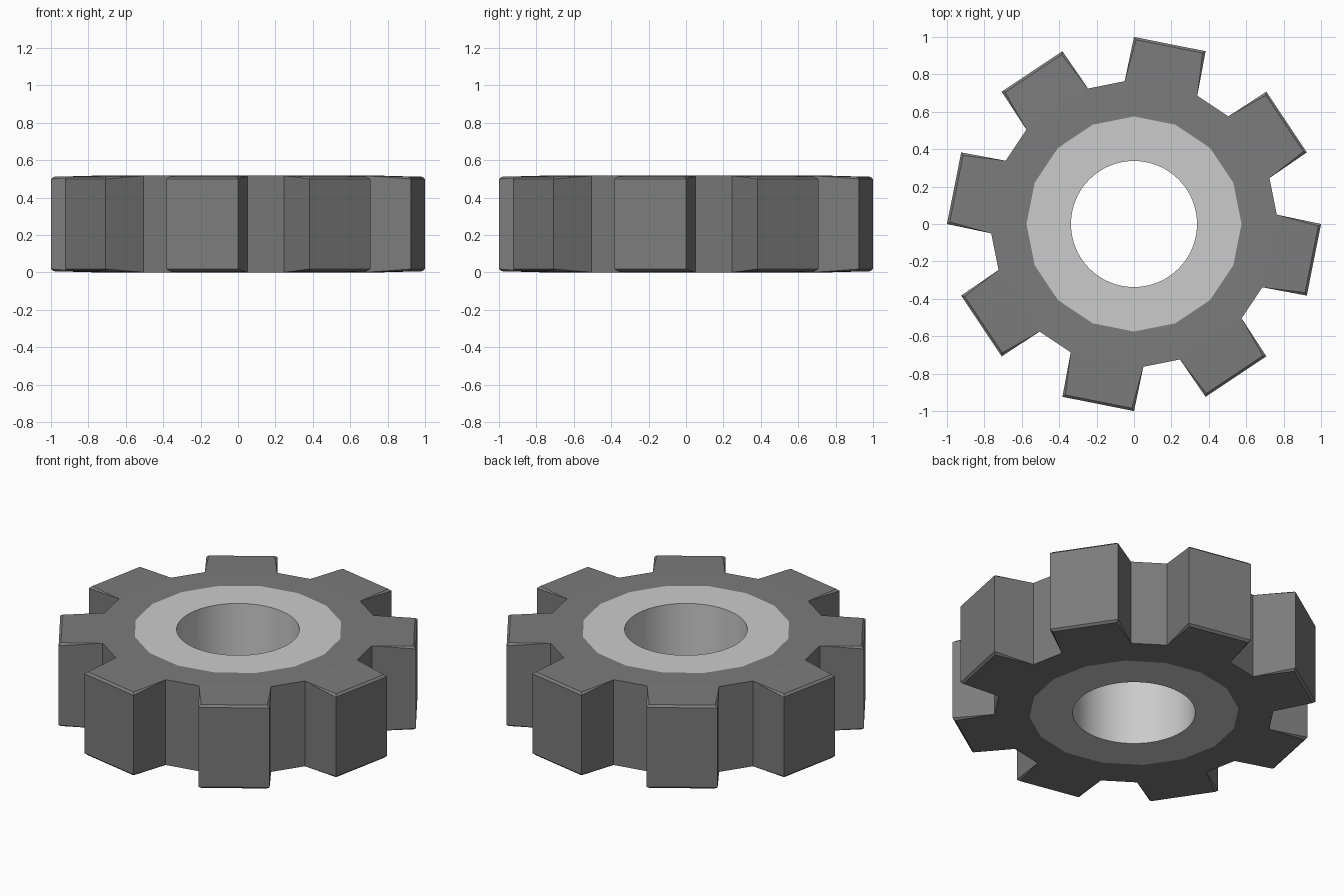
import bpy, bmesh
from math import sin, cos, radians

if "Cube" in bpy.data.objects:
    bpy.data.objects.remove(bpy.data.objects["Cube"])

H = 0.517            # full height
R_BORE, R_RING, R_ROOT, R_TIP = 0.337, 0.575, 0.765, 1.0
TEETH = 8


def polar(r, deg, z):
    return (r * cos(radians(deg)), r * sin(radians(deg)), z)


def finish(name, bm, color=None):
    bmesh.ops.remove_doubles(bm, verts=bm.verts, dist=1e-5)
    bmesh.ops.recalc_face_normals(bm, faces=bm.faces)
    me = bpy.data.meshes.new(name)
    bm.to_mesh(me)
    bm.free()
    ob = bpy.data.objects.new(name, me)
    bpy.context.collection.objects.link(ob)
    if color:
        mat = bpy.data.materials.new(name)
        mat.diffuse_color = color
        mat.use_nodes = True
        mat.node_tree.nodes["Principled BSDF"].inputs["Base Color"].default_value = mat.diffuse_color
        me.materials.append(mat)
    return ob


def face(bm, pts):
    bm.faces.new([bm.verts.new(p) for p in pts])


def flip(pts):
    # mirror a top face to the underside
    return [(x, y, H - z) for x, y, z in reversed(pts)]


# toothed rim: one tooth and one gap, repeated around the axis
bm = bmesh.new()
for k in range(TEETH):
    c = 78.75 + 45 * k
    ring = [polar(R_RING, c + a, H) for a in (-11.25, 11.25, 33.75)]
    root = [polar(R_ROOT, c + a, H) for a in (-15, 15, 30)]
    # tip edge with a small bevel that fades out towards the root
    tip = [polar(0.985, c + a, H - 0.006) for a in (-10.6, 10.6)]
    edge = [polar(R_TIP, c + a, H - 0.018) for a in (-11.25, 11.25)]
    for pts in ([ring[0], root[0], root[1], ring[1]],
                [ring[1], root[1], root[2], ring[2]],
                [root[0], tip[0], tip[1], root[1]],
                [tip[0], edge[0], edge[1], tip[1]],
                [root[0], edge[0], tip[0]],
                [root[1], tip[1], edge[1]]):
        face(bm, pts)
        face(bm, flip(pts))
    # upright walls: flank, tip, flank, gap floor
    for a, b in ((root[0], edge[0]), (edge[0], edge[1]),
                 (edge[1], root[1]), (root[1], root[2])):
        face(bm, [flip([a])[0], flip([b])[0], b, a])
finish("toothed_rim", bm, (0.2, 0.2, 0.2, 1))

# hub: flush sixteen-sided collar around a smooth round bore
bm = bmesh.new()
SUB = 4
for k in range(16):
    a0 = 22.5 * k
    arc = [polar(R_BORE, a0 + 22.5 * i / SUB, H) for i in range(SUB + 1)]
    top = [polar(R_RING, a0, H), polar(R_RING, a0 + 22.5, H)] + arc[::-1]
    face(bm, top)
    face(bm, flip(top))
    for a, b in zip(arc, arc[1:]):
        face(bm, [a, b, flip([b])[0], flip([a])[0]])
hub = finish("hub", bm)
# open shell: make sure the faces point out of the solid
bm = bmesh.new()
bm.from_mesh(hub.data)
for f in bm.faces:
    f.normal_update()
    m = f.calc_center_median()
    out = -(m.x * f.normal.x + m.y * f.normal.y)
    if abs(f.normal.z) > 0.5:
        out = f.normal.z * (m.z - H / 2)
    if out < 0:
        f.normal_flip()
bm.to_mesh(hub.data)
bm.free()
rim = bpy.data.objects["toothed_rim"]
bm = bmesh.new()
bm.from_mesh(rim.data)
for f in bm.faces:
    if abs(f.normal.z) > 0.9 and f.normal.z * (f.calc_center_median().z - H / 2) < 0:
        bmesh.ops.reverse_faces(bm, faces=bm.faces)
        break
bm.to_mesh(rim.data)
bm.free()

# smooth bore, crisp edges elsewhere
bpy.ops.object.select_all(action='DESELECT')
hub.select_set(True)
bpy.context.view_layer.objects.active = hub
bpy.ops.object.shade_smooth_by_angle(angle=radians(30))
